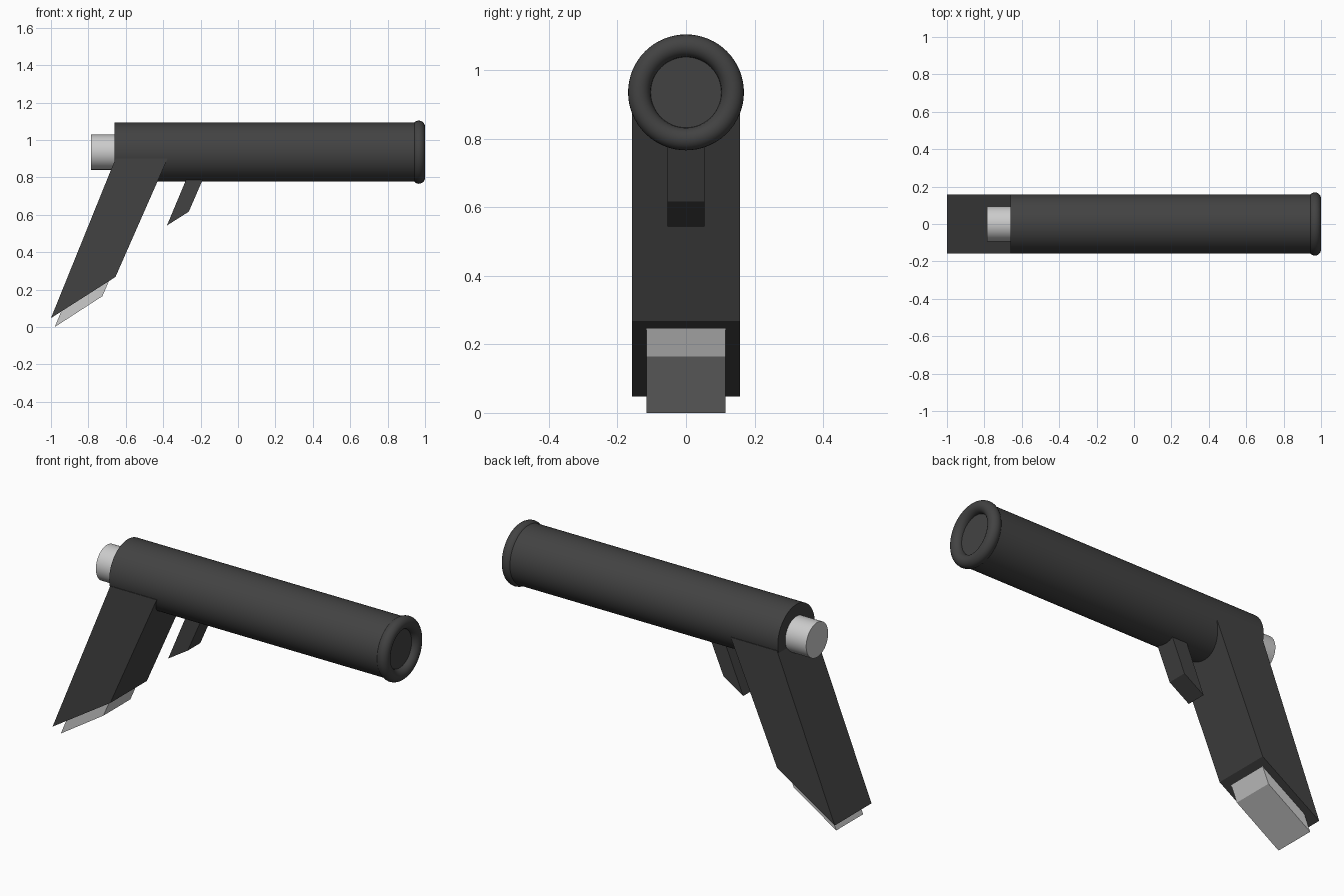
import bpy
import bmesh
import math

if "Cube" in bpy.data.objects:
    bpy.data.objects.remove(bpy.data.objects["Cube"])

AXIS_Z = 0.935  # height of the barrel centre line

dark = bpy.data.materials.new("dark_metal")
dark.diffuse_color = (0.055, 0.055, 0.055, 1)
dark.use_nodes = True
dark.node_tree.nodes["Principled BSDF"].inputs["Base Color"].default_value = dark.diffuse_color


def finish(obj, name, mat=None, smooth=False):
    obj.name = name
    if mat:
        obj.data.materials.append(mat)
    if smooth:
        bpy.ops.object.shade_smooth_by_angle(angle=math.radians(40))
    return obj


def rod(name, x0, x1, radius, mat=None):
    """Capped cylinder along x on the barrel centre line."""
    bpy.ops.mesh.primitive_cylinder_add(
        vertices=64, radius=radius, depth=x1 - x0, end_fill_type='TRIFAN',
        location=((x0 + x1) / 2, 0, AXIS_Z), rotation=(0, math.pi / 2, 0))
    return finish(bpy.context.object, name, mat, smooth=True)


def plate(name, profile, half_width, mat=None):
    """Side profile in x/z extruded evenly across y."""
    bm = bmesh.new()
    face = bm.faces.new([bm.verts.new((x, -half_width, z)) for x, z in profile])
    ext = bmesh.ops.extrude_face_region(bm, geom=[face])["geom"]
    verts = [v for v in ext if isinstance(v, bmesh.types.BMVert)]
    bmesh.ops.translate(bm, verts=verts, vec=(0, 2 * half_width, 0))
    bmesh.ops.recalc_face_normals(bm, faces=bm.faces)
    mesh = bpy.data.meshes.new(name)
    bm.to_mesh(mesh)
    bm.free()
    obj = bpy.data.objects.new(name, mesh)
    bpy.context.collection.objects.link(obj)
    return finish(obj, name, mat)


# Barrel and rear plug
rod("barrel", -0.66, 0.967, 0.158, dark)
rod("rear_plug", -0.785, -0.64, 0.094)

# Rounded muzzle ring
bpy.ops.mesh.primitive_torus_add(
    major_segments=64, minor_segments=20, major_radius=0.136, minor_radius=0.033,
    location=(0.967, 0, AXIS_Z), rotation=(0, math.pi / 2, 0))
finish(bpy.context.object, "muzzle_ring", dark, smooth=True)

# Slanted grip, magazine peeking out below it, and trigger
plate("grip", [(-1.0, 0.048), (-0.655, 0.268), (-0.377, 0.9), (-0.655, 0.9)], 0.157, dark)
plate("magazine", [(-0.98, 0.0), (-0.725, 0.165), (-0.67, 0.292), (-0.925, 0.132)], 0.115)
plate("trigger", [(-0.38, 0.543), (-0.263, 0.617), (-0.175, 0.82), (-0.264, 0.82)], 0.054, dark)
